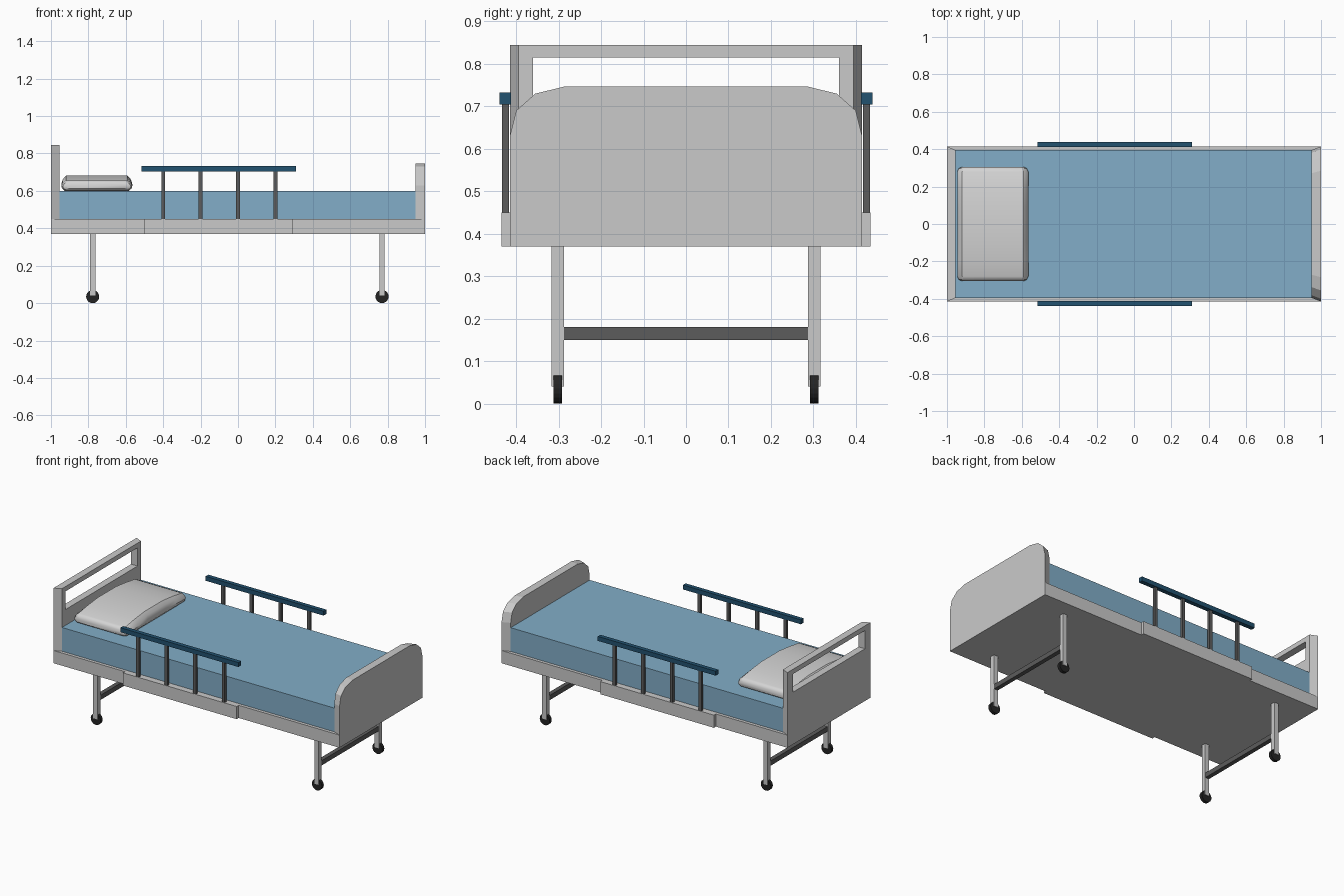
import bpy, bmesh, math
from mathutils import Matrix

if "Cube" in bpy.data.objects:
    bpy.data.objects.remove(bpy.data.objects["Cube"])


def mat(name, r, g, b):
    m = bpy.data.materials.new(name)
    m.diffuse_color = (r, g, b, 1)
    m.use_nodes = True
    m.node_tree.nodes["Principled BSDF"].inputs["Base Color"].default_value = m.diffuse_color
    return m


BODY = mat("light grey", 0.59, 0.59, 0.59)
PILLOW = mat("pillow white", 0.66, 0.66, 0.66)
BLUE = mat("mattress blue", 0.223, 0.423, 0.578)
NAVY = mat("rail navy", 0.016, 0.084, 0.162)
DARK = mat("dark grey", 0.107, 0.107, 0.107)
BLACK = mat("wheel black", 0.017, 0.017, 0.017)


def finish(name, bm, material):
    bmesh.ops.recalc_face_normals(bm, faces=bm.faces)
    me = bpy.data.meshes.new(name)
    bm.to_mesh(me)
    bm.free()
    me.materials.append(material)
    ob = bpy.data.objects.new(name, me)
    bpy.context.collection.objects.link(ob)
    return ob


def box(name, x, y, z, material):
    """Box from (min, max) ranges."""
    bm = bmesh.new()
    bmesh.ops.create_cube(bm, size=1)
    for v in bm.verts:
        v.co = [(r[0] + r[1]) / 2 + c * (r[1] - r[0]) for r, c in zip((x, y, z), v.co)]
    return finish(name, bm, material)


def loft(name, rings, material):
    """Closed solid through equal-length rings of points."""
    bm = bmesh.new()
    rs = [[bm.verts.new(p) for p in ring] for ring in rings]
    n = len(rs[0])
    for a, b in zip(rs, rs[1:]):
        for i in range(n):
            j = (i + 1) % n
            bm.faces.new((a[i], a[j], b[j], b[i]))
    bm.faces.new(rs[0])
    bm.faces.new(rs[-1])
    return finish(name, bm, material)


# base frame and mattress
box("bed_frame", (-1, 1), (-0.415, 0.415), (0.37, 0.45), BODY)
box("mattress", (-0.955, 0.95), (-0.395, 0.395), (0.45, 0.60), BLUE)

# footboard: rounded profile, slightly narrower on the inside
half = [(0.415, 0.45), (0.415, 0.63), (0.40, 0.69), (0.355, 0.73), (0.285, 0.747)]
profile = half + [(-y, z) for y, z in reversed(half)]
loft("footboard", [[(x, y * s, z) for y, z in profile]
                   for x, s in ((0.95, 0.395 / 0.415), (1.0, 1.0))], BODY)

# headboard: tapered frame with a handle slot
def rect(x, w, z0, z1):
    return [(x, -w, z0), (x, w, z0), (x, w, z1), (x, -w, z1)]


bm = bmesh.new()
loops = [[bm.verts.new(p) for p in ring] for ring in (
    rect(-1.0, 0.415, 0.45, 0.845), rect(-0.955, 0.395, 0.45, 0.845),
    rect(-0.955, 0.36, 0.70, 0.815), rect(-1.0, 0.36, 0.70, 0.815))]
for k in range(4):
    a, b = loops[k], loops[(k + 1) % 4]
    for i in range(4):
        j = (i + 1) % 4
        bm.faces.new((a[i], a[j], b[j], b[i]))
finish("headboard", bm, BODY)

# pillow: rounded sections, arched along y
stations = [(0.305, 0.165, 0.612, 0.640), (0.297, 0.182, 0.605, 0.650),
            (0.28, 0.190, 0.602, 0.657), (0.19, 0.190, 0.600, 0.671),
            (0.09, 0.190, 0.600, 0.682)]
stations = [(-y, w, a, b) for y, w, a, b in stations] + stations[::-1]
rings = []
for y, w, a, b in stations:
    h = b - a
    sec = [(w - 0.018, a), (w - 0.004, a + 0.2 * h), (w, a + 0.45 * h),
           (w - 0.008, a + 0.75 * h), (w - 0.026, b)]
    sec += [(-x, z) for x, z in reversed(sec)]
    rings.append([(-0.755 + x, y, z) for x, z in sec])
pillow = loft("pillow", rings, PILLOW)
bpy.context.view_layer.objects.active = pillow
pillow.select_set(True)
bpy.ops.object.shade_smooth_by_angle(angle=math.radians(30))
pillow.select_set(False)

for side, s in (("front", -1), ("back", 1)):
    def yr(a, b):
        return tuple(sorted((a * s, b * s)))

    # side panel, rail posts and hand rail
    box(side + "_side_panel", (-0.5, 0.295), yr(0.415, 0.435), (0.37, 0.45), BODY)
    for i, x in enumerate((-0.4, -0.2, 0.0, 0.2)):
        box(f"{side}_rail_post_{i + 1}", (x - 0.01, x + 0.01), yr(0.417, 0.433),
            (0.45, 0.706), DARK)
    box(side + "_hand_rail", (-0.515, 0.31), yr(0.412, 0.439), (0.705, 0.733), NAVY)

    # legs and wheels
    for end, x in (("head", -0.777), ("foot", 0.77)):
        box(f"{side}_{end}_leg", (x - 0.0145, x + 0.0145), yr(0.287, 0.317),
            (0.04, 0.37), BODY)
        bm = bmesh.new()
        bmesh.ops.create_cone(bm, cap_ends=True, segments=20, radius1=0.035,
                              radius2=0.035, depth=0.02,
                              matrix=Matrix.Translation((x, 0.302 * s, 0.035))
                              @ Matrix.Rotation(math.pi / 2, 4, "X"))
        finish(f"{side}_{end}_wheel", bm, BLACK)

# cross bars between the legs
for end, x in (("head", -0.777), ("foot", 0.77)):
    box(end + "_cross_bar", (x - 0.0135, x + 0.0135), (-0.288, 0.288), (0.15, 0.18), DARK)
